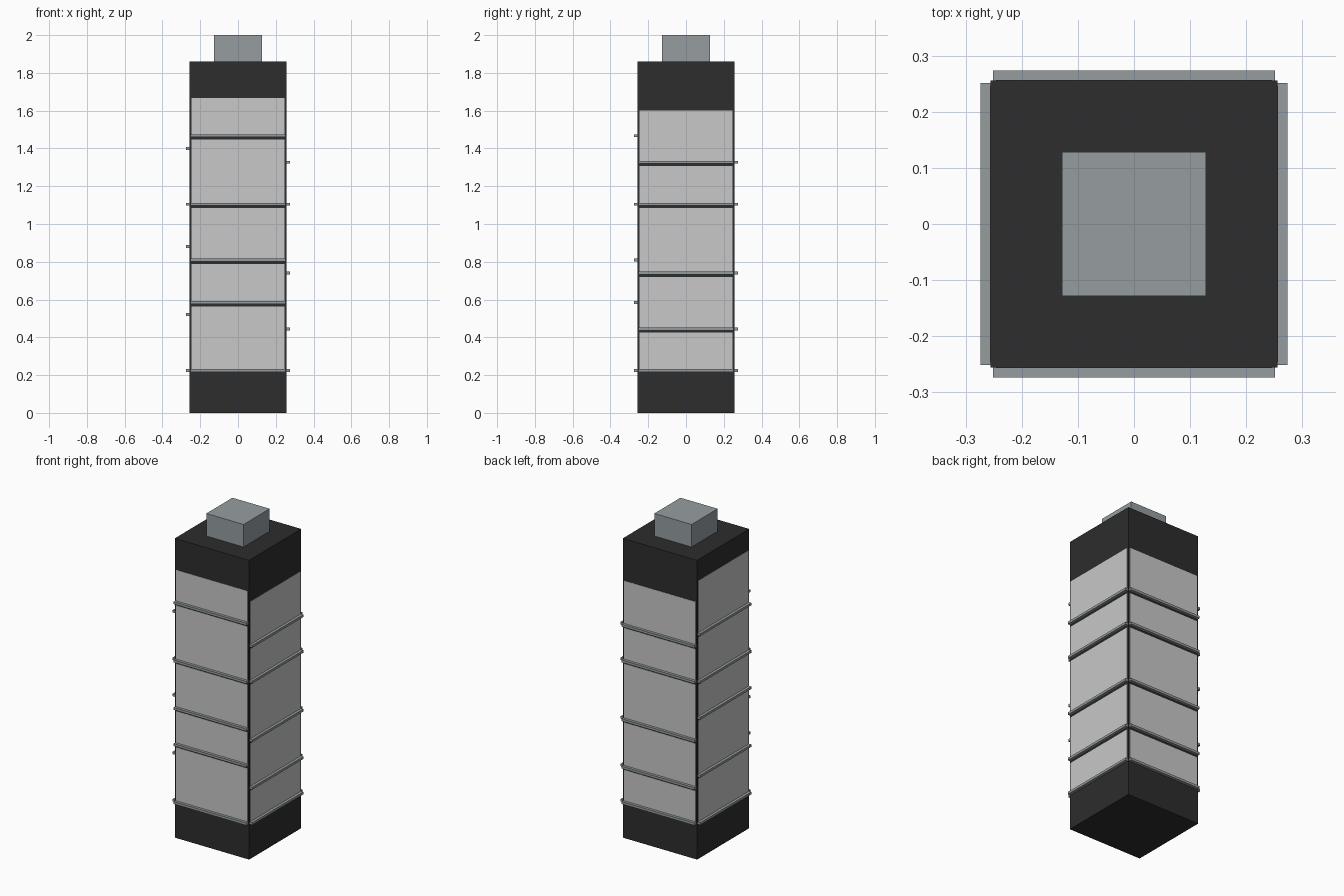
import bpy
from math import pi
from mathutils import Matrix, Vector

cube = bpy.data.objects.get("Cube")
if cube:
    bpy.data.objects.remove(cube, do_unlink=True)


def material(name, rgb):
    m = bpy.data.materials.new(name)
    m.use_nodes = True
    colour = (*rgb, 1)
    m.diffuse_color = colour
    m.node_tree.nodes["Principled BSDF"].inputs["Base Color"].default_value = colour
    return m


charcoal = material("charcoal", (0.026, 0.026, 0.026))
pale = material("pale grey", (0.58, 0.58, 0.58))
steel = material("steel grey", (0.305, 0.337, 0.352))


def box(name, low, high, mat, turn=0.0):
    """Box between two corners, turned about the tower axis."""
    low, high = Vector(low), Vector(high)
    bpy.ops.mesh.primitive_cube_add(size=1)
    ob = bpy.context.object
    ob.name = name
    shape = Matrix.Translation((low + high) / 2) @ Matrix.Diagonal((*(high - low), 1))
    ob.data.transform(Matrix.Rotation(turn, 4, "Z") @ shape)
    ob.data.materials.append(mat)
    return ob


HALF = 0.2555      # half width of the tower
LEDGE = 0.0075     # half height of a ledge
GAP = 0.013        # dark joint under each ledge

# Tower core and rooftop block
box("tower_body", (-HALF, -HALF, 0), (HALF, HALF, 1.86), charcoal)
box("roof_block", (-0.128, -0.128, 1.86), (0.128, 0.128, 2), steel)

# Each side: quarter turns, ledge heights, top of the pale cladding
sides = {
    "front": (0, (0.225, 0.585, 0.81, 1.105, 1.467), 1.667),
    "left": (1, (0.225, 0.445, 0.74, 1.105, 1.327), 1.6),
    "back": (2, (0.225, 0.445, 0.74, 1.105, 1.327), 1.6),
    "right": (3, (0.225, 0.52, 0.88, 1.105, 1.4), 1.73),
}

for side, (quarter, levels, top) in sides.items():
    turn = quarter * pi / 2
    ends = [z - LEDGE - GAP for z in levels[1:]] + [top]
    for i, (z, end) in enumerate(zip(levels, ends), 1):
        # Projecting ledge
        box(f"{side}_ledge_{i}", (-0.251, -0.274, z - LEDGE),
            (0.251, -0.25, z + LEDGE), steel, turn)
        # Cladding panel above it
        box(f"{side}_panel_{i}", (-0.246, -HALF - 0.0015, z + LEDGE),
            (0.246, -0.25, end), pale, turn)
